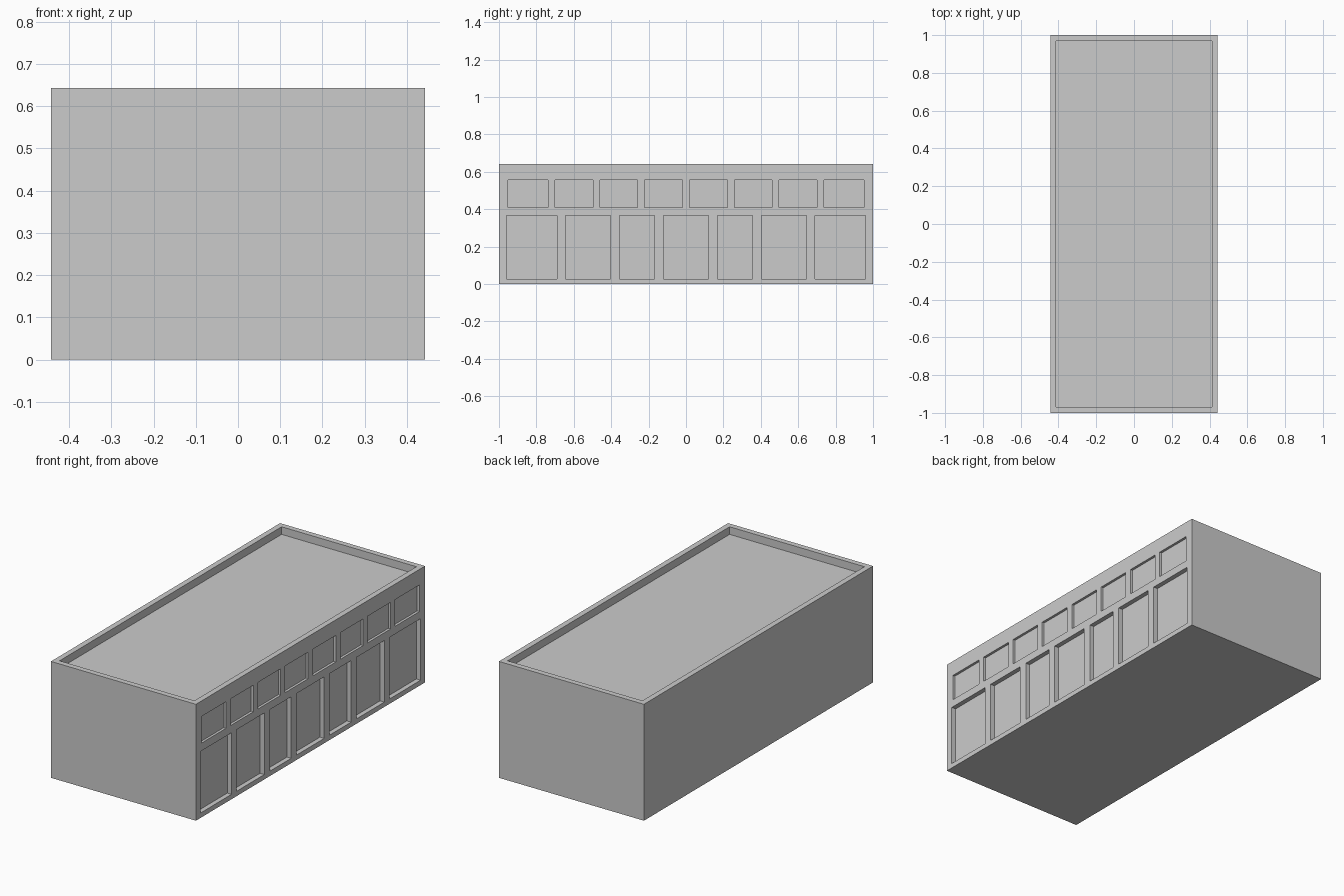
import bpy
import bmesh
from mathutils import Matrix, Vector

old = bpy.data.objects.get("Cube")
if old:
    bpy.data.objects.remove(old, do_unlink=True)

HALF_X, HALF_Y, HEIGHT = 0.443, 1.0, 0.643
RIM, ROOF_DEPTH = 0.031, 0.042
OVER = 0.05  # cutters reach past the surface


def add_box(bm, low, high):
    low, high = Vector(low), Vector(high)
    place = Matrix.Translation((low + high) / 2) @ Matrix.Diagonal((*(high - low), 1))
    bmesh.ops.create_cube(bm, size=1, matrix=place)


def make_object(name, bm):
    mesh = bpy.data.meshes.new(name)
    bm.to_mesh(mesh)
    bm.free()
    obj = bpy.data.objects.new(name, mesh)
    bpy.context.collection.objects.link(obj)
    return obj


def add_row(bm, spans, bottom, top, depth):
    """Cut boxes for a row of openings in the +x wall."""
    for start, end in spans:
        add_box(bm, (HALF_X - depth, start, bottom), (HALF_X + OVER, end, top))


def mirrored(spans):
    return spans + [(-end, -start) for start, end in spans]


# Wall material
grey = bpy.data.materials.new("light grey")
grey.use_nodes = True
colour = (0.6, 0.6, 0.6, 1)
grey.diffuse_color = colour
grey.node_tree.nodes["Principled BSDF"].inputs["Base Color"].default_value = colour

# Solid building block
bm = bmesh.new()
add_box(bm, (-HALF_X, -HALF_Y, 0), (HALF_X, HALF_Y, HEIGHT))
building = make_object("building", bm)
building.data.materials.append(grey)

# Recesses: sunken roof, upper windows, tall ground floor bays
bm = bmesh.new()
add_box(bm, (RIM - HALF_X, RIM - HALF_Y, HEIGHT - ROOF_DEPTH),
        (HALF_X - RIM, HALF_Y - RIM, HEIGHT + OVER))
windows = mirrored([(0.02, 0.222), (0.26, 0.46), (0.498, 0.7), (0.737, 0.952)])
add_row(bm, windows, 0.41, 0.557, 0.014)
bays = [(-0.12, 0.12)] + mirrored([(0.168, 0.355), (0.403, 0.644), (0.689, 0.961)])
add_row(bm, bays, 0.027, 0.367, 0.026)
cutter = make_object("recess_cutter", bm)
cutter.data.materials.append(grey)
cutter.hide_render = True

# Carve the recesses and discard the helper
cut = building.modifiers.new("recesses", "BOOLEAN")
cut.operation = "DIFFERENCE"
cut.solver = "EXACT"
cut.object = cutter
graph = bpy.context.evaluated_depsgraph_get()
carved = bpy.data.meshes.new_from_object(building.evaluated_get(graph))
building.modifiers.clear()
building.data = carved
bpy.data.objects.remove(cutter, do_unlink=True)
